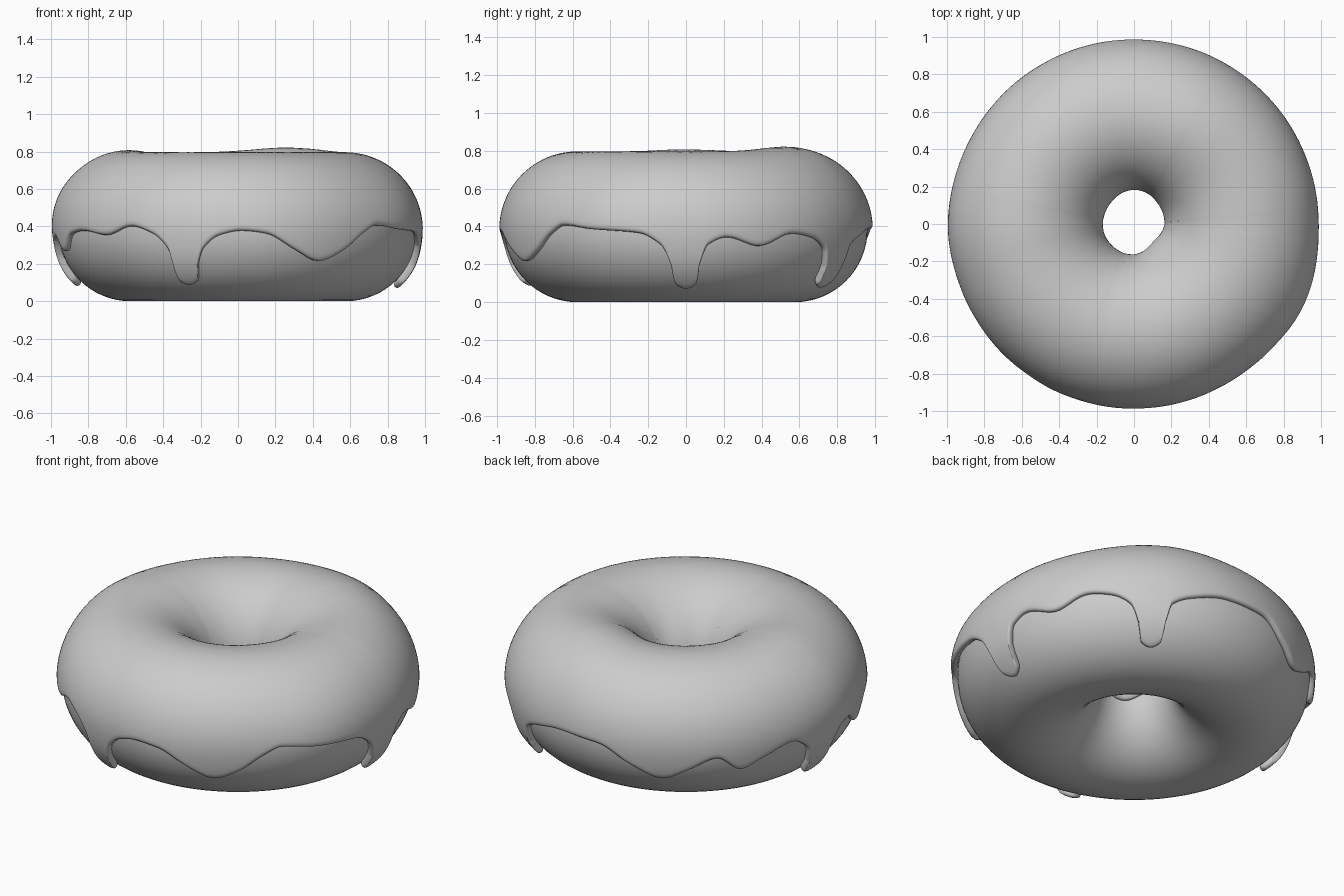
import bpy, bmesh
from math import sin, cos, asin, exp, radians, pi

if "Cube" in bpy.data.objects:
    bpy.data.objects.remove(bpy.data.objects["Cube"])

MAJOR, MINOR = 0.575, 0.385


def ring_point(theta, phi, r):
    """Point on the ring: theta around the hole, phi around the tube."""
    rad = MAJOR + r * cos(phi)
    return (rad * cos(theta), rad * sin(theta), MINOR + r * sin(phi))


def make_object(name, bm):
    bmesh.ops.recalc_face_normals(bm, faces=bm.faces)
    for f in bm.faces:
        f.smooth = True
    me = bpy.data.meshes.new(name)
    bm.to_mesh(me)
    bm.free()
    ob = bpy.data.objects.new(name, me)
    bpy.context.collection.objects.link(ob)
    return ob


def skin(bm, cols, close_tube):
    """Quads between neighbouring columns, closed around the hole."""
    n, m = len(cols), len(cols[0])
    for i in range(n):
        a, b = cols[i], cols[(i + 1) % n]
        for j in range(m if close_tube else m - 1):
            k = (j + 1) % m
            bm.faces.new((a[j], b[j], b[k], a[k]))


# Dough ring
bm = bmesh.new()
cols = [[bm.verts.new(ring_point(2 * pi * i / 128, 2 * pi * j / 64, MINOR))
         for j in range(64)] for i in range(128)]
skin(bm, cols, True)
make_object("dough", bm)

# Icing lower edge: angle around the ring in degrees, height
EDGE = [(0, .075), (3.5, .1), (4.5, .2), (7, .3), (13, .34), (23.5, .29),
        (35, .36), (43, .34), (49, .28), (51.5, .18), (52.5, .1), (56, .08),
        (59.5, .1), (60.5, .18), (62.5, .29), (69, .345), (82, .39), (96, .38),
        (107, .28), (117, .21), (126, .27), (135, .34), (143, .25), (150, .30),
        (161, .36), (168, .29), (170, .18), (171, .11), (174.5, .085),
        (178, .11), (180, .24), (184, .33), (189, .345), (197, .26),
        (204, .355), (212, .375), (224, .35), (234, .40), (242, .36),
        (247.5, .27), (248.8, .16), (249.5, .11), (252.5, .09), (256, .11),
        (257, .2), (259, .28), (264, .35), (271, .375), (279, .36),
        (288, .275), (297, .21), (305, .26), (313, .36), (319, .405),
        (329, .385), (345, .365), (352, .3), (355, .2), (356.3, .1)]

# Soft lumps in the icing: theta, phi, theta width, phi width, height
LUMPS = [(63, 85, 25, 45, .026), (180, 80, 20, 40, .012), (180, 20, 14, 30, .012),
         (-26, 5, 16, 35, .02), (-45, 180, 28, 45, .028), (90, 180, 40, 35, -.018)]


def lump(theta, phi):
    total = 0
    for t, p, wt, wp, h in LUMPS:
        dt = (theta - t + 180) % 360 - 180
        total += h * exp(-(dt / wt) ** 2 - ((phi - p) / wp) ** 2)
    return total


def edge_samples(steps):
    """Smooth closed curve through the edge points."""
    n = len(EDGE)
    pts = [(EDGE[i % n][0] + 360 * (i // n), EDGE[i % n][1]) for i in range(-1, n + 2)]
    for i in range(n):
        p0, p1, p2, p3 = pts[i:i + 4]
        for s in range(steps):
            t = s / steps
            # keep the angle always increasing, spline only the height
            slope = [(b[1] - a[1]) / (b[0] - a[0]) for a, b in ((p0, p1), (p1, p2), (p2, p3))]
            m = [0 if u * v <= 0 else 2 * u * v / (u + v)
                 for u, v in zip(slope, slope[1:])]
            d = p2[0] - p1[0]
            z = ((2 * t**3 - 3 * t**2 + 1) * p1[1] + (t**3 - 2 * t**2 + t) * d * m[0]
                 + (3 * t**2 - 2 * t**3) * p2[1] + (t**3 - t**2) * d * m[1])
            yield p1[0] + d * t, z


# Icing shell: each column runs from the dripping edge over the top into the hole
ROWS = 26
bm = bmesh.new()
cols = []
for th, z in edge_samples(6):
    t = radians(th)
    lo = asin((z - MINOR) / 0.405)
    hi = radians(183 + 5 * sin(3 * t + 1))
    col = []
    for j in range(ROWS):
        phi = lo + (hi - lo) * (j / (ROWS - 1)) ** 1.15
        deg = phi * 180 / pi
        drip = 0.012 * min(1, max(0, (-10 - deg) / 20))
        r = MINOR - 0.012 + drip + lump(th, deg)
        col.append(bm.verts.new(ring_point(t, phi, r)))
    cols.append(col)
skin(bm, cols, False)
icing = make_object("icing", bm)
# make sure the shell faces outwards before thickening
top = max(icing.data.polygons, key=lambda p: p.center.z)
if top.normal.z < 0:
    icing.data.flip_normals()
solid = icing.modifiers.new("thickness", 'SOLIDIFY')
solid.thickness = 0.04
solid.offset = 1
sub = icing.modifiers.new("rounding", 'SUBSURF')
sub.levels = sub.render_levels = 1
